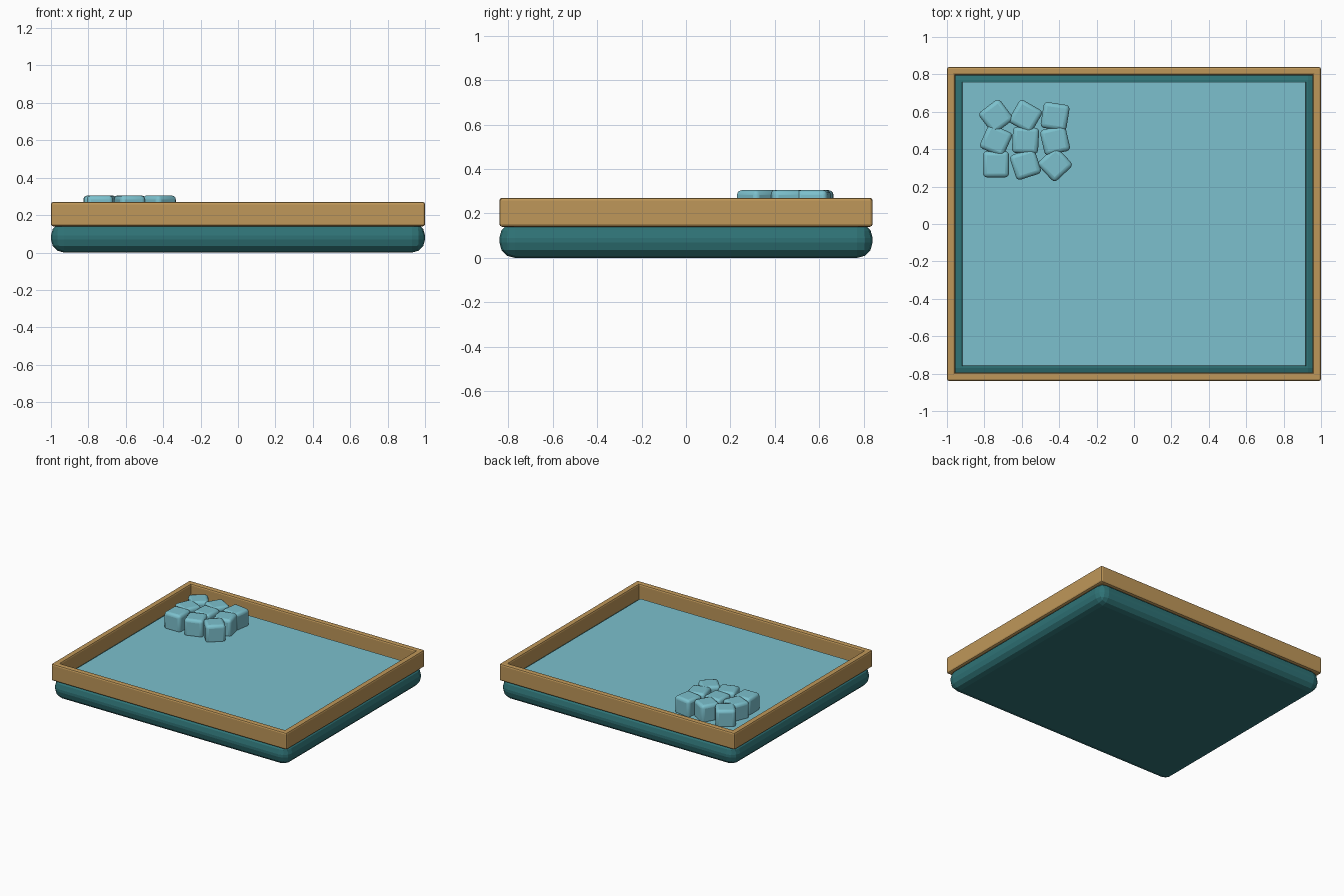
import bpy
from math import radians

default = bpy.data.objects.get("Cube")
if default:
    bpy.data.objects.remove(default, do_unlink=True)


def make_material(name, rgb):
    mat = bpy.data.materials.new(name)
    mat.use_nodes = True
    color = (*rgb, 1.0)
    mat.diffuse_color = color
    mat.node_tree.nodes["Principled BSDF"].inputs["Base Color"].default_value = color
    return mat


def rounded_box(name, size, center, mat, bevel, segments, turn=0.0):
    """Box with bevelled edges, turned about z by some degrees."""
    bpy.ops.mesh.primitive_cube_add(size=1, location=center)
    obj = bpy.context.object
    obj.name = name
    obj.scale = size
    bpy.ops.object.transform_apply(location=False, rotation=False, scale=True)
    obj.rotation_euler.z = radians(turn)
    mod = obj.modifiers.new("rounded edges", "BEVEL")
    mod.width = bevel
    mod.segments = segments
    obj.data.materials.append(mat)
    return obj


teal = make_material("teal", (0.028, 0.17, 0.18))
wood = make_material("wood", (0.52, 0.31, 0.10))
aqua = make_material("aqua", (0.20, 0.53, 0.61))

half_x, half_y = 1.0, 0.84
rail_width, rail_bottom, rail_top = 0.045, 0.14, 0.27
rail_height = rail_top - rail_bottom
rail_z = (rail_top + rail_bottom) / 2

# Cushioned base and raised floor panel
rounded_box("base", (2 * half_x, 2 * half_y, 0.16), (0, 0, 0.08), teal, 0.07, 3)
rounded_box("floor_panel", (1.84, 1.52, 0.04), (0, 0, 0.162), aqua, 0.006, 2)

# Rim: two long rails and two side rails
for side, label in ((-1, "front"), (1, "back")):
    rounded_box(label + "_rail", (2 * half_x, rail_width, rail_height),
                (0, side * (half_y - rail_width / 2), rail_z), wood, 0.012, 2)
for side, label in ((-1, "right"), (1, "left")):
    rounded_box(label + "_rail", (rail_width, 2 * half_y, rail_height),
                (side * (half_x - rail_width / 2), 0, rail_z), wood, 0.012, 2)

# Cluster of loosely turned cubes in the back right corner
turns = ((37, -30, -9), (-24, -3, 13), (0, 18, 43))
side = 0.14
for row, row_turns in enumerate(turns):
    for col, turn in enumerate(row_turns):
        center = (-0.738 + 0.158 * col, 0.575 - 0.128 * row, 0.305 - side / 2)
        block = rounded_box(f"block_{row + 1}_{col + 1}", (side,) * 3, center,
                            aqua, 0.022, 3, turn)
        bpy.ops.object.shade_smooth_by_angle(angle=radians(35))
